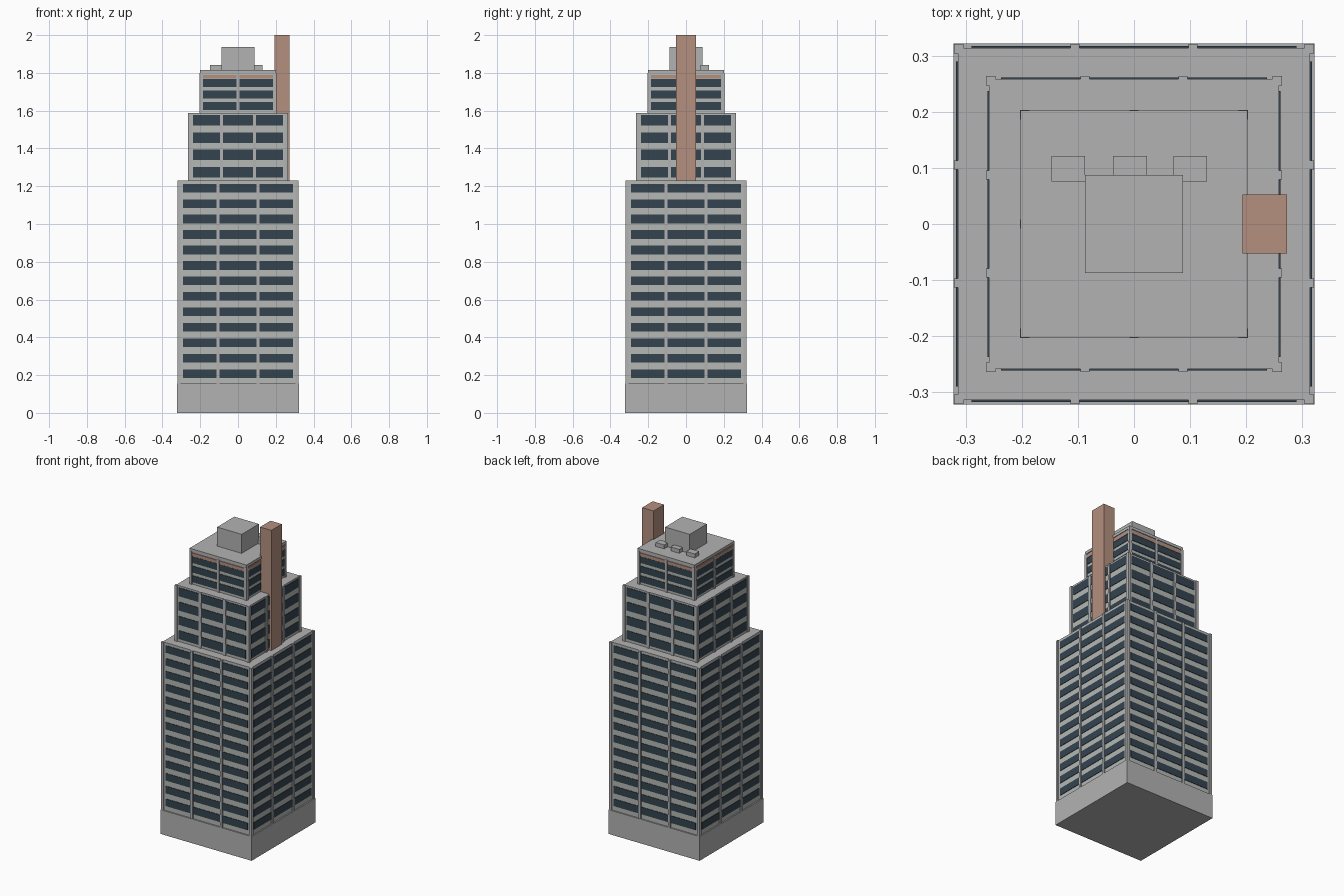
import bpy, bmesh
from mathutils import Matrix

cube = bpy.data.objects.get("Cube")
if cube:
    bpy.data.objects.remove(cube, do_unlink=True)


def material(name, rgb):
    m = bpy.data.materials.new(name)
    m.use_nodes = True
    m.diffuse_color = (*rgb, 1)
    m.node_tree.nodes["Principled BSDF"].inputs["Base Color"].default_value = (*rgb, 1)
    return m


CONCRETE = material("concrete", (0.45, 0.45, 0.45))
PANEL = material("pale_panel", (0.46, 0.48, 0.46))
GLASS = material("dark_glass", (0.034, 0.056, 0.078))
CLAY = material("terracotta", (0.46, 0.28, 0.215))


def boxes(name, mats, ranges, turns=1):
    """One object from (x0, x1, y0, y1, z0, z1) boxes, repeated around z."""
    bm = bmesh.new()
    for turn in range(turns):
        for x0, x1, y0, y1, z0, z1 in ranges:
            made = bmesh.ops.create_cube(bm, size=1)["verts"]
            place = (Matrix.Rotation(turn * 1.5707963, 4, 'Z')
                     @ Matrix.Translation(((x0 + x1) / 2, (y0 + y1) / 2, (z0 + z1) / 2))
                     @ Matrix.Diagonal((x1 - x0, y1 - y0, z1 - z0, 1)))
            bmesh.ops.transform(bm, matrix=place, verts=made)
    bm.normal_update()
    # a second material, if given, goes on the vertical faces
    for f in bm.faces:
        f.material_index = len(mats) - 1 if abs(f.normal.z) < 0.5 else 0
    mesh = bpy.data.meshes.new(name)
    bm.to_mesh(mesh)
    bm.free()
    for m in mats:
        mesh.materials.append(m)
    obj = bpy.data.objects.new(name, mesh)
    bpy.context.collection.objects.link(obj)
    return obj


def block(half, z0, z1):
    return (-half, half, -half, half, z0, z1)


def tier(name, wall, outer, z0, z1, piers, edge, first, pitch, height, rows):
    """A storey block: wall core, window strips between piers, and piers."""
    boxes(name + "_walls", [CONCRETE, PANEL], [block(wall, z0, z1)])
    pier = 0.008
    # window strips run from the end margin to each pier in turn
    stops = [-edge] + [p + s * pier for p in piers for s in (-1, 1)] + [edge]
    strips = [(a, b, -wall - 0.003, -wall + 0.002,
               first + r * pitch, first + r * pitch + height)
              for a, b in zip(stops[::2], stops[1::2]) for r in range(rows)]
    boxes(name + "_windows", [GLASS], strips, 4)
    boxes(name + "_piers", [CONCRETE],
          [(p - pier, p + pier, -outer, -wall + 0.004, z0, z1) for p in piers], 4)
    boxes(name + "_corner_piers", [CONCRETE],
          [(-outer, -outer + 0.017, -outer, -outer + 0.017, z0, z1)], 4)


# Plinth and three stepped tiers
boxes("plinth", [CONCRETE], [block(0.322, 0, 0.155)])
tier("lower_tier", 0.314, 0.321, 0.155, 1.23, (-0.105, 0.105), 0.29,
     0.185, 0.0818, 0.046, 13)
tier("middle_tier", 0.258, 0.264, 1.23, 1.588, (-0.087, 0.087), 0.237,
     1.247, 0.0915, 0.055, 4)
tier("upper_tier", 0.197, 0.203, 1.588, 1.8, (0,), 0.184,
     1.603, 0.0615, 0.042, 3)

# Clay band under the roof slab
boxes("clay_band", [CLAY], [(-0.186, 0.186, -0.201, -0.19, 1.769, 1.79)], 4)
boxes("roof_slab", [CONCRETE], [block(0.202, 1.798, 1.816)])

# Rooftop equipment
boxes("penthouse", [CONCRETE], [block(0.087, 1.816, 1.938)])
boxes("roof_vents", [CONCRETE],
      [(x - 0.03, x + 0.03, 0.076, 0.121, 1.816, 1.841) for x in (-0.117, -0.007, 0.1)])

# Chimney stack on the left side
boxes("chimney", [CLAY], [(0.193, 0.273, -0.053, 0.053, 0.002, 2)])
